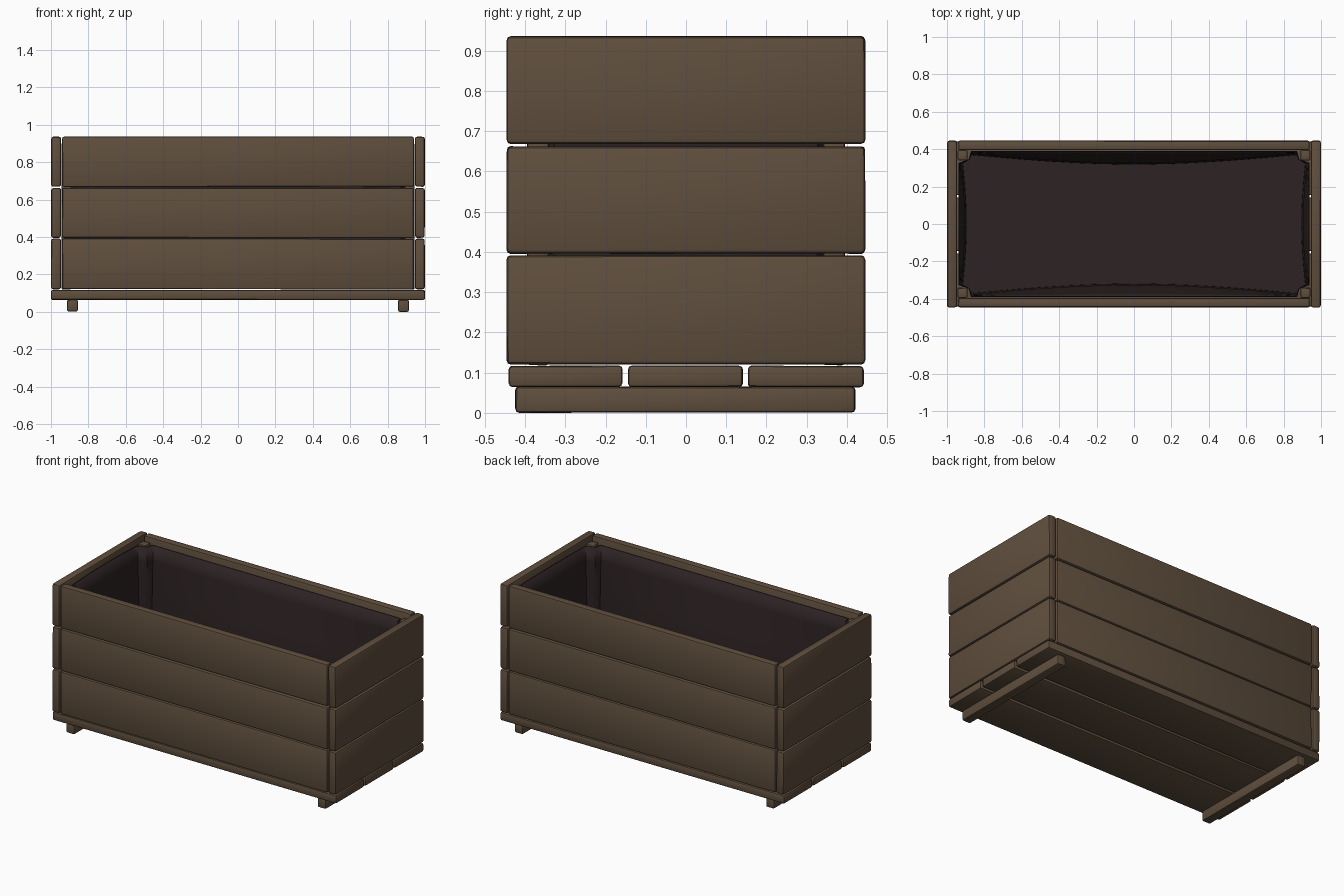
import bpy, bmesh, math, random
from mathutils import Vector

random.seed(4)
cube = bpy.data.objects.get("Cube")
if cube:
    bpy.data.objects.remove(cube)


def material(name, color):
    m = bpy.data.materials.new(name)
    m.use_nodes = True
    m.diffuse_color = color
    bsdf = m.node_tree.nodes["Principled BSDF"]
    bsdf.inputs["Base Color"].default_value = color
    bsdf.inputs["Roughness"].default_value = 0.9
    return m


wood = material("brown wood", (0.115, 0.077, 0.047, 1))
cloth = material("dark liner cloth", (0.026, 0.016, 0.017, 1))


def finish(bm, name, mat, angle):
    bmesh.ops.recalc_face_normals(bm, faces=bm.faces)
    mesh = bpy.data.meshes.new(name)
    bm.to_mesh(mesh)
    bm.free()
    mesh.materials.append(mat)
    mesh.polygons.foreach_set("use_smooth", [True] * len(mesh.polygons))
    mesh.set_sharp_from_angle(angle=math.radians(angle))
    ob = bpy.data.objects.new(name, mesh)
    bpy.context.scene.collection.objects.link(ob)
    return ob


def board(name, x, y, z, bevel=0.009, wobble=0.002):
    """Rounded board spanning the x, y and z ranges, with slightly uneven corners."""
    bm = bmesh.new()
    bmesh.ops.create_cube(bm, size=1)
    for v in bm.verts:
        for i, (lo, hi) in enumerate((x, y, z)):
            v.co[i] = (hi - random.uniform(0, wobble) if v.co[i] > 0
                       else lo + random.uniform(0, wobble))
    bmesh.ops.bevel(bm, geom=list(bm.edges), offset=bevel, segments=2,
                    profile=0.5, affect='EDGES')
    return finish(bm, name, wood, 40)


def span(a, b, sign):
    return tuple(sorted((a * sign, b * sign)))


# Wall planks in three rows
rows = {"lower": (0.12, 0.392), "middle": (0.395, 0.663), "upper": (0.668, 0.937)}
for row, z in rows.items():
    for side, s in (("front", -1), ("back", 1)):
        board(f"{row}_{side}_plank", (-0.94, 0.94), span(0.395, 0.446, s), z)
    for side, s in (("right", -1), ("left", 1)):
        board(f"{row}_{side}_plank", span(0.945, 1.0, s), (-0.447, 0.447), z, 0.012)

# Base slats and foot rails
for name, y in (("front", (-0.442, -0.157)), ("middle", (-0.145, 0.142)),
                ("back", (0.153, 0.442))):
    board(f"{name}_base_slat", (-1, 1), y, (0.063, 0.118))
for side, s in (("right", -1), ("left", 1)):
    board(f"{side}_foot_rail", span(0.855, 0.915, s), (-0.425, 0.422), (0, 0.066))

# Corner posts
for side, sx in (("right", -1), ("left", 1)):
    for end, sy in (("front", -1), ("back", 1)):
        board(f"{end}_{side}_post", span(0.89, 0.944, sx), span(0.34, 0.396, sy),
              (0.118, 0.905), 0.007)


# Cloth liner: sagging rings that step around the posts
def half_outline(t):
    """Back and left walls, where t is the depth from rim (0) to floor (1)."""
    pts = []
    n = 24
    for i in range(n + 1):
        u = -1 + 2 * i / n
        bulge = 0.05 * math.cos(u * math.pi / 2) * min(1, t * 2)
        pts.append((0.87 * u, 0.388 - 0.018 * t - bulge))
    pts.append((0.882, 0.345))
    n = 12
    for i in range(n + 1):
        u = 1 - 2 * i / n
        bulge = 0.02 * math.cos(u * math.pi / 2) * min(1, t * 2)
        pts.append((0.936 - 0.02 * t - bulge, 0.325 * u))
    pts.append((0.882, -0.345))
    return pts


bm = bmesh.new()
rings = []
levels = 8
for k in range(levels + 1):
    t = k / levels
    half = half_outline(t)
    loop = half + [(-x, -y) for x, y in half]
    ring = []
    for x, y in loop:
        rim = 0.895 + 0.012 * math.sin(6 * x + 1) * math.cos(4 * y)
        ring.append(bm.verts.new(Vector((x, y, rim * (1 - t) + 0.135 * t))))
    rings.append(ring)
for a, b in zip(rings, rings[1:]):
    for i in range(len(a)):
        j = (i + 1) % len(a)
        bm.faces.new((a[i], a[j], b[j], b[i]))
bm.faces.new(rings[-1])
liner = finish(bm, "cloth_liner", cloth, 50)
thick = liner.modifiers.new("thickness", 'SOLIDIFY')
thick.thickness = 0.005
thick.offset = 0
